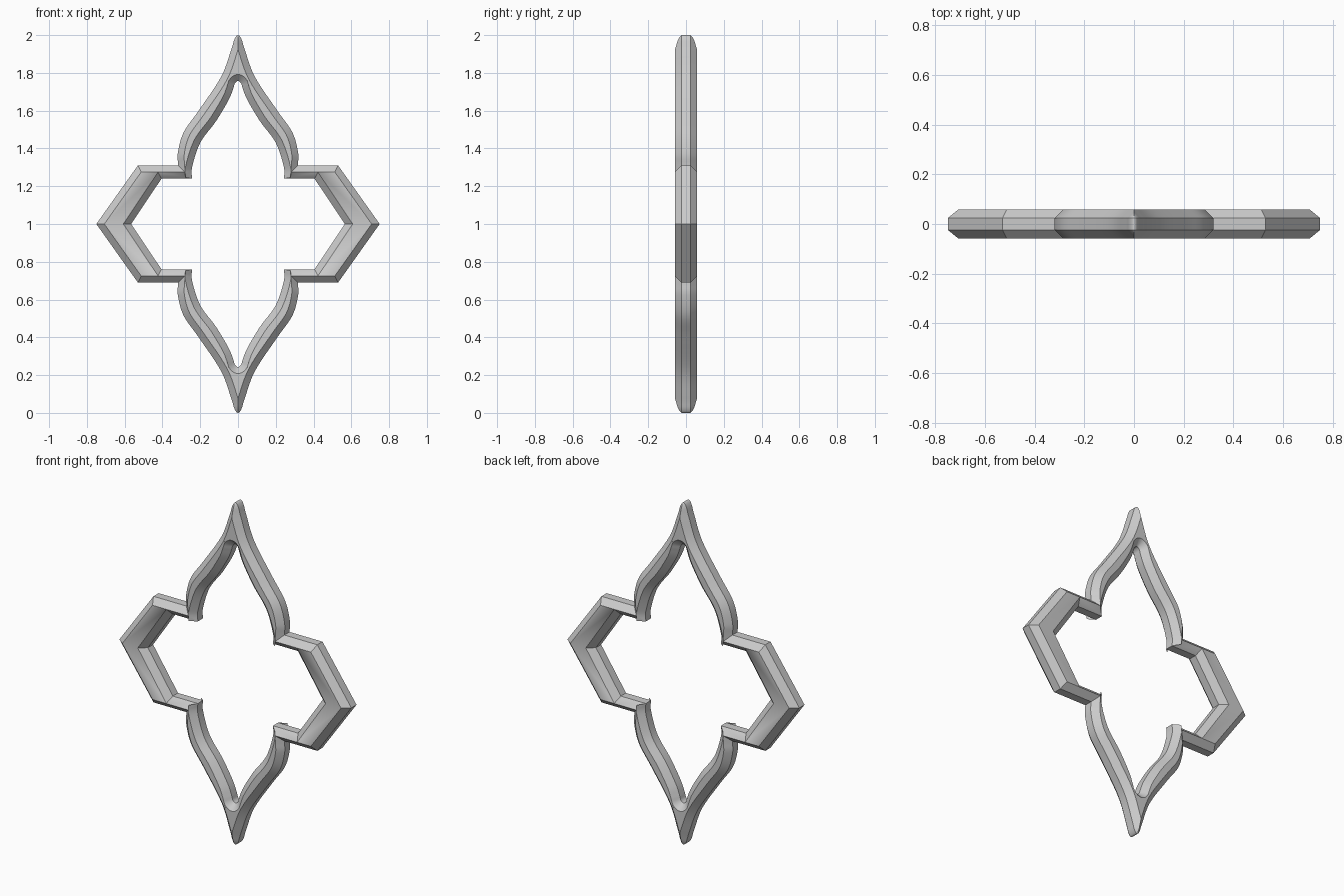
import bpy, bmesh, math
from mathutils import Vector

if "Cube" in bpy.data.objects:
    bpy.data.objects.remove(bpy.data.objects["Cube"])

HALF, BAND = 0.058, 0.024      # half depth of the face and of the edge band
CH = 0.0345                    # chamfer width
STEPS = 6


def spline(pts):
    """Smooth curve through pts, ending square to the centre line."""
    p = [Vector(q) for q in pts]
    p = [2 * p[0] - p[1]] + p + [Vector((-p[-2].x, p[-2].y))]
    out = []
    for a, b, c, d in zip(p, p[1:], p[2:], p[3:]):
        for k in range(STEPS):
            t = k / STEPS
            out.append(0.5 * (2 * b + (c - a) * t + (2 * a - 5 * b + 4 * c - d) * t * t
                              + (3 * b - a - 3 * c + d) * t ** 3))
    return out + [p[-2]]


def mitres(path):
    """Inward mitre vector (unit offset) at each point of a quarter outline."""
    ext = [Vector((path[1].x, 2 - path[1].y))] + path + [Vector((-path[-2].x, path[-2].y))]
    res = []
    for a, b, c in zip(ext, ext[1:], ext[2:]):
        d1, d2 = (b - a).normalized(), (c - b).normalized()
        n1, n2 = Vector((-d1.y, d1.x)), Vector((-d2.y, d2.x))
        res.append((n1 + n2) / (1 + n1.dot(n2)))
    return res


# Quarter outlines, from the side point to the top point (x, z)
outer = [Vector((0.75, 1)), Vector((0.53, 1.31))] + spline([
    (0.317, 1.31), (0.318, 1.38), (0.287, 1.487), (0.206, 1.603),
    (0.09, 1.778), (0.037, 1.92), (0.018, 1.98), (0, 2)])
inner = [Vector((0.566, 1)), Vector((0.405, 1.24))] + spline([
    (0.243, 1.24), (0.243, 1.30), (0.20, 1.43), (0.116, 1.545),
    (0.05, 1.656), (0.026, 1.715), (0.016, 1.745), (0, 1.757)])


def p3(v, y):
    return (v.x, -y, v.y - 1)


# Outer chamfer line; near the point it becomes a ridge on the centre line
ridge, face_edge, stop = [], [], None
last = len(outer) - 1
for i, (p, n) in enumerate(zip(outer, mitres(outer))):
    t = CH
    if i == last:
        t = 0.018
    elif n.x < 0:
        t = min(CH, p.x / -n.x)
    q = p + n * t
    if t < CH and stop is None:
        stop = p3(q, HALF)
        ridge.append(stop)
    else:
        ridge.append(p3(q, BAND + t))
    face_edge.append(stop or ridge[-1])
inner_edge = [p3(p - n * CH, HALF) for p, n in zip(inner, mitres(inner))]

# One eighth of the frame as strips between the lines
bm = bmesh.new()


def sheet(*rows):
    grid = [[bm.verts.new(c) for c in r] for r in rows]
    for a, b in zip(grid, grid[1:]):
        for i in range(len(a) - 1):
            bm.faces.new((a[i], a[i + 1], b[i + 1], b[i]))


sheet([p3(p, 0) for p in outer], [p3(p, BAND) for p in outer], ridge)
sheet(face_edge, inner_edge, [p3(p, BAND) for p in inner], [p3(p, 0) for p in inner])
bmesh.ops.remove_doubles(bm, verts=bm.verts[:], dist=0.0002)
mesh = bpy.data.meshes.new("ornamental_frame")
bm.to_mesh(mesh)
bm.free()

# Mirror into the whole frame
frame = bpy.data.objects.new("ornamental_frame", mesh)
frame.location.z = 1
bpy.context.collection.objects.link(frame)
bpy.context.view_layer.objects.active = frame
frame.select_set(True)
mod = frame.modifiers.new("mirror", 'MIRROR')
mod.use_axis = (True, True, True)
mod.merge_threshold = 0.0002
bpy.ops.object.modifier_apply(modifier=mod.name)
bpy.ops.object.shade_smooth_by_angle(angle=math.radians(30))
